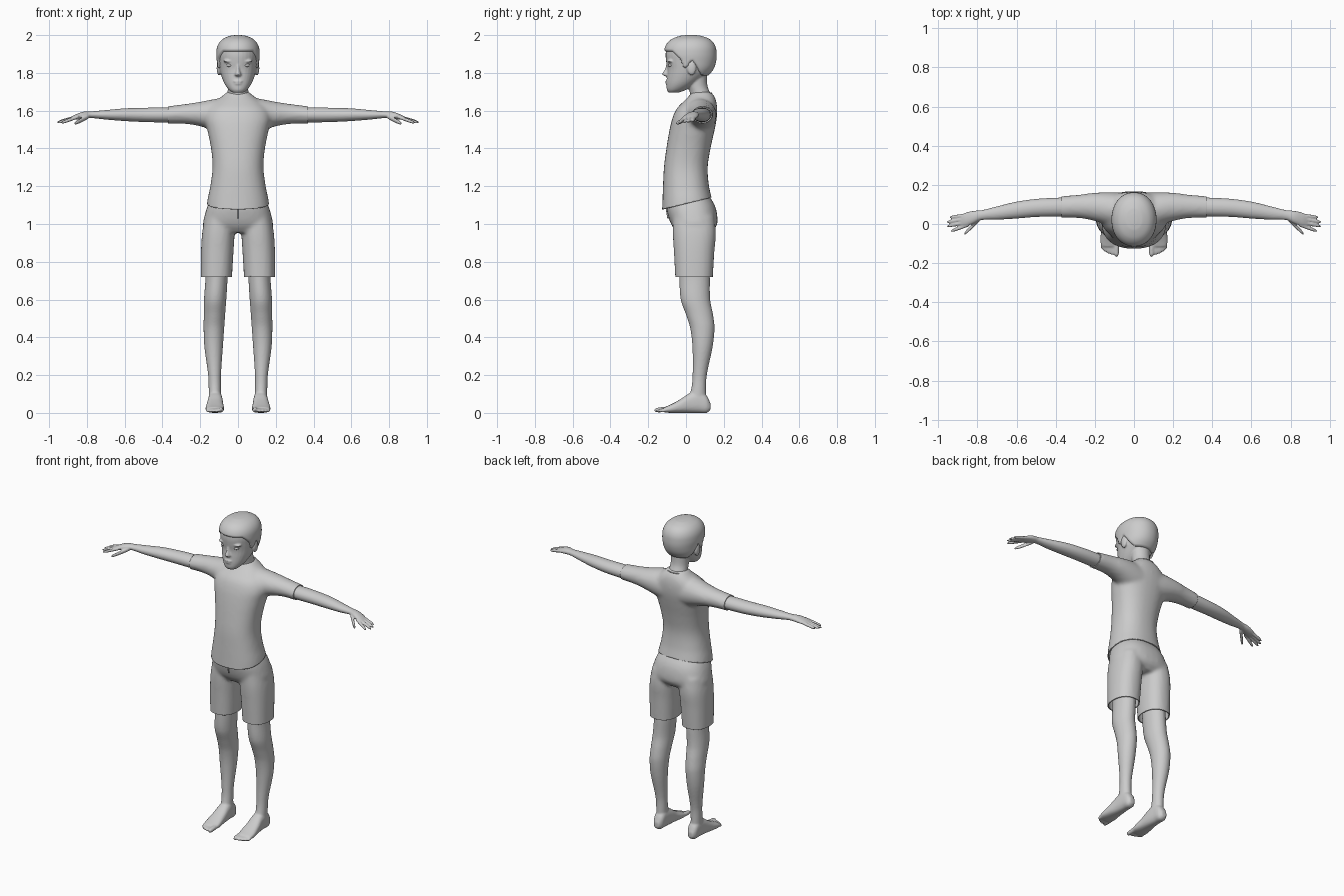
import bpy, bmesh, math
from mathutils import Vector

cube = bpy.data.objects.get("Cube")
if cube:
    bpy.data.objects.remove(cube, do_unlink=True)

GREY = (0.6, 0.6, 0.6, 1)
grey = bpy.data.materials.new("plain grey")
grey.use_nodes = True
grey.diffuse_color = GREY
grey.node_tree.nodes["Principled BSDF"].inputs["Base Color"].default_value = GREY


def refine(rings, steps=6):
    """Smooth curve through rows of numbers."""
    out = []
    for i in range(len(rings) - 1):
        a, b = rings[i], rings[i + 1]
        before, after = rings[max(i - 1, 0)], rings[min(i + 2, len(rings) - 1)]
        span = b[0] - a[0]
        for k in range(steps):
            f = k / steps
            row = [a[0] + span * f]
            for p, q, r, s in zip(before[1:], a[1:], b[1:], after[1:]):
                m = (r - p) / (b[0] - before[0]) * span
                n = (s - q) / (after[0] - a[0]) * span
                row.append(q + f * m + f * f * (3 * (r - q) - 2 * m - n)
                           + f ** 3 * (2 * (q - r) + m + n))
            out.append(row)
    return out + [list(rings[-1])]


def loft(bm, axis, rings, power=2.0, seg=32, both=False):
    """Closed skin along an axis; each ring is (position, u0, u1, v0, v1)."""
    for side in ((1, -1) if both else (1,)):
        loops = []
        for t, u0, u1, v0, v1 in refine(rings):
            loop = []
            for k in range(seg):
                a = math.tau * k / seg
                c, s = math.cos(a), math.sin(a)
                u = (u0 + u1 + (u1 - u0) * math.copysign(abs(c) ** (2 / power), c)) / 2
                v = (v0 + v1 + (v1 - v0) * math.copysign(abs(s) ** (2 / power), s)) / 2
                x, y, z = {"x": (t, u, v), "y": (u, t, v), "z": (u, v, t)}[axis]
                loop.append(bm.verts.new((x * side, y, z)))
            loops.append(loop)
        for p, q in zip(loops, loops[1:]):
            for k in range(seg):
                j = (k + 1) % seg
                bm.faces.new((p[k], p[j], q[j], q[k]))
        bm.faces.new(loops[0])
        bm.faces.new(loops[-1])


def centred(rings):
    return [(z, -w, w, front, back) for z, w, front, back in rings]


def digit(bm, axis, root, tip, r):
    """Tapered finger or toe."""
    root, tip = Vector(root), Vector(tip)
    rings = []
    for f, scale in ((0, 1), (0.5, 1), (0.85, 0.85), (1, 0.35)):
        p, w = root.lerp(tip, f), r * scale
        t, u, v = (p.x, p.y, p.z) if axis == "x" else (p.y, p.x, p.z)
        rings.append((t, u - w, u + w, v - w, v + w))
    loft(bm, axis, rings, seg=12)


def ball(bm, centre, size):
    made = bmesh.ops.create_uvsphere(bm, u_segments=20, v_segments=12, radius=1)["verts"]
    for v in made:
        v.co = Vector(centre) + Vector(a * b for a, b in zip(v.co, size))


def finish(name, bm, voxel=0, smooth=0, cuts=(), mirror=False):
    """Fuse the shells, trim open cloth edges and shade smooth."""
    bmesh.ops.recalc_face_normals(bm, faces=bm.faces)
    mesh = bpy.data.meshes.new(name)
    bm.to_mesh(mesh)
    ob = bpy.data.objects.new(name, mesh)
    bpy.context.collection.objects.link(ob)
    if voxel:
        fuse = ob.modifiers.new("fuse", "REMESH")
        fuse.mode, fuse.voxel_size = "VOXEL", voxel
        soft = ob.modifiers.new("soften", "SMOOTH")
        soft.iterations = smooth
        ob.data = bpy.data.meshes.new_from_object(
            ob.evaluated_get(bpy.context.evaluated_depsgraph_get()))
        ob.modifiers.clear()
    if cuts:
        bm.clear()
        bm.from_mesh(ob.data)
        for point, normal in cuts:
            bmesh.ops.bisect_plane(bm, geom=bm.verts[:] + bm.edges[:] + bm.faces[:],
                                   plane_co=point, plane_no=normal, clear_outer=True)
        bm.to_mesh(ob.data)
        ob.modifiers.new("cloth", "SOLIDIFY").thickness = 0.006
    bm.free()
    if mirror:
        ob.modifiers.new("mirror", "MIRROR")
    ob.data.materials.clear()
    ob.data.materials.append(grey)
    for poly in ob.data.polygons:
        poly.use_smooth = True


# Shirt: torso and sleeves, open at hem and cuffs
bm = bmesh.new()
loft(bm, "z", centred([
    (1.04, .17, -.128, .15), (1.12, .163, -.125, .14), (1.2, .147, -.122, .122),
    (1.3, .135, -.117, .115), (1.4, .143, -.104, .13), (1.5, .163, -.087, .152),
    (1.56, .175, -.072, .163), (1.61, .16, -.05, .165), (1.65, .12, -.012, .16),
    (1.68, .08, .018, .148), (1.7, .058, .03, .13)]), 2.3)
loft(bm, "x", [
    (.04, -.03, .16, 1.47, 1.665), (.12, -.01, .162, 1.49, 1.662), (.2, .015, .16, 1.517, 1.647),
    (.28, .03, .15, 1.53, 1.635), (.4, .032, .14, 1.532, 1.62)], both=True)
finish("shirt", bm, .011, 6, [((0, 0, 1.108), (0, .24, -1)),
                              ((.37, 0, 0), (1, 0, 0)), ((-.37, 0, 0), (-1, 0, 0))])

# Shorts: pelvis and two leg tubes
bm = bmesh.new()
loft(bm, "z", centred([
    (1.16, .13, -.09, .115), (1.1, .16, -.104, .152), (1.04, .178, -.094, .166),
    (.99, .184, -.074, .162), (.955, .15, -.045, .13)]), 2.4)
loft(bm, "z", [
    (1.04, .015, .175, -.07, .15), (.95, .018, .19, -.07, .158), (.85, .024, .196, -.064, .15),
    (.68, .034, .197, -.055, .14)], 2.3, both=True)
finish("shorts", bm, .011, 4, [((0, 0, .72), (0, 0, -1))])

# Fly seam
bm = bmesh.new()
loft(bm, "z", centred([(1.03, .003, -.099, -.085), (1.06, .003, -.104, -.09),
                       (1.09, .003, -.108, -.095)]), seg=8)
finish("fly_seam", bm)

# Arms with hands
bm = bmesh.new()
loft(bm, "x", [
    (.32, .04, .135, 1.54, 1.615), (.4, .038, .134, 1.538, 1.617), (.5, .036, .128, 1.54, 1.615),
    (.6, .028, .114, 1.545, 1.612), (.7, .022, .09, 1.553, 1.603), (.78, .02, .07, 1.561, 1.596),
    (.82, .002, .067, 1.557, 1.594), (.86, -.012, .058, 1.552, 1.58),
    (.885, -.012, .048, 1.553, 1.567)])
for root, x, y, z in ((-.004, .937, -.037, 1.535), (.013, .956, -.012, 1.536),
                      (.03, .957, .01, 1.539), (.046, .942, .034, 1.544)):
    digit(bm, "x", (.845, root, 1.568), (x, y, z), .0095)
digit(bm, "x", (.79, .025, 1.57), (.868, -.052, 1.53), .012)
finish("arms", bm, .0045, 2, mirror=True)

# Legs with feet
bm = bmesh.new()
loft(bm, "z", [
    (.8, .055, .175, -.035, .122), (.72, .055, .172, -.035, .126), (.6, .062, .18, -.028, .128),
    (.52, .068, .181, 0, .143), (.45, .073, .182, .022, .151), (.35, .08, .178, .034, .141),
    (.2, .09, .158, .035, .11), (.12, .09, .155, .026, .106), (.05, .088, .155, 0, .11)])
loft(bm, "y", [
    (.13, .105, .138, .015, .05), (.11, .09, .151, 0, .09), (.07, .085, .156, 0, .12),
    (.02, .08, .16, 0, .105), (-.03, .077, .167, 0, .072), (-.08, .073, .172, 0, .045),
    (-.115, .077, .169, .002, .03)], 2.5)
for x, y, r in ((.09, -.168, .014), (.113, -.16, .01), (.131, -.152, .01),
                (.147, -.143, .0095), (.161, -.131, .009)):
    digit(bm, "y", (x, -.09, .019), (x, y, r), r)
finish("legs", bm, .006, 2, mirror=True)

# Head shape, shared by the face and the hair
skull = centred([
    (1.695, .028, -.092, -.04), (1.71, .048, -.101, 0), (1.74, .07, -.103, .05),
    (1.78, .087, -.101, .1), (1.82, .098, -.099, .135), (1.86, .103, -.105, .15),
    (1.9, .106, -.108, .153), (1.94, .1, -.1, .146), (1.97, .078, -.073, .122),
    (1.987, .042, -.03, .08), (1.991, .015, 0, .05)])
bm = bmesh.new()
loft(bm, "z", skull, 2.1)
loft(bm, "z", centred([(1.62, .075, 0, .145), (1.68, .058, .022, .133),
                       (1.73, .054, .01, .114), (1.8, .06, 0, .11)]))
# Nose, lips and brow
loft(bm, "z", centred([(1.782, .012, -.11, -.08), (1.79, .018, -.125, -.08),
                       (1.8, .014, -.124, -.08), (1.82, .009, -.112, -.08),
                       (1.85, .008, -.104, -.08)]), seg=16)
ball(bm, (0, -.097, 1.755), (.026, .013, .006))
ball(bm, (0, -.096, 1.742), (.022, .013, .006))
for side in (-1, 1):
    ball(bm, (side * .045, -.08, 1.862), (.034, .02, .008))
    # Ears
    ball(bm, (side * .101, .03, 1.825), (.012, .024, .038))
finish("head", bm, .005, 3)

# Eyes
bm = bmesh.new()
for side in (-1, 1):
    ball(bm, (side * .044, -.08, 1.84), (.018, .015, .009))
finish("eyes", bm)

# Hair: the skull raised above the hairline and sunk below it
HAIRLINE = ((-.2, 1.915), (-.07, 1.91), (-.03, 1.87), (-.01, 1.82), (.01, 1.83),
            (.03, 1.865), (.055, 1.83), (.08, 1.785), (.2, 1.775))
bm = bmesh.new()
loft(bm, "z", skull, 2.1, seg=96)
bmesh.ops.recalc_face_normals(bm, faces=bm.faces)
bm.normal_update()
moves = []
for v in bm.verts:
    for (ya, za), (yb, zb) in zip(HAIRLINE, HAIRLINE[1:]):
        if ya <= v.co.y < yb:
            edge = za + (zb - za) * (v.co.y - ya) / (yb - ya)
    f = min(max((v.co.z - edge) / .02 + .5, 0), 1)
    moves.append((v, v.normal * (.028 * f * f * (3 - 2 * f) - .019)))
for v, step in moves:
    v.co += step
finish("hair", bm)

# Collar rim around the neck opening
rim = bpy.data.curves.new("collar", "CURVE")
rim.dimensions, rim.bevel_depth = "3D", .004
line = rim.splines.new("POLY")
line.points.add(47)
line.use_cyclic_u = True
for k, point in enumerate(line.points):
    a = math.tau * k / 48
    point.co = (.072 * math.sin(a), .05 - .09 * math.cos(a), 1.655 - .042 * math.cos(a), 1)
rim.materials.append(grey)
collar = bpy.data.objects.new("collar", rim)
bpy.context.collection.objects.link(collar)
wrap = collar.modifiers.new("hug", "SHRINKWRAP")
wrap.target = bpy.data.objects["shirt"]
wrap.use_apply_on_spline = True
